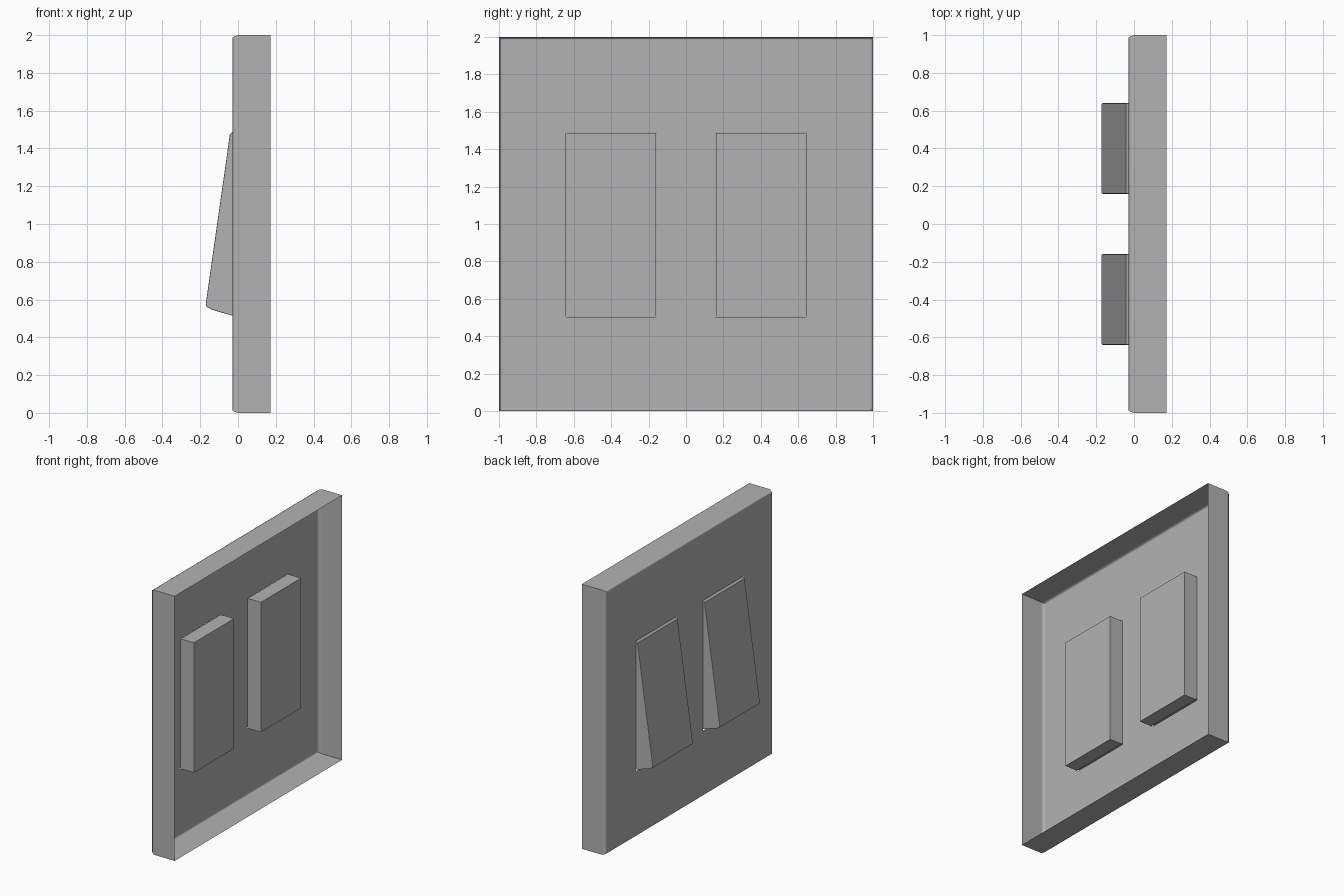
import bpy, bmesh
from mathutils import Vector

if "Cube" in bpy.data.objects:
    bpy.data.objects.remove(bpy.data.objects["Cube"])

Y_IN, Y_OUT = 0.16, 0.64      # rocker width limits on each side
Z_LO, Z_HI = 0.505, 1.487     # rocker height limits
GAP = 0.001                   # clearance around each rocker

grey = bpy.data.materials.new("dark_grey")
grey.diffuse_color = (0.45, 0.45, 0.45, 1)
grey.use_nodes = True
grey.node_tree.nodes["Principled BSDF"].inputs["Base Color"].default_value = grey.diffuse_color


def finish(bm, name, angle):
    mesh = bpy.data.meshes.new(name)
    bm.to_mesh(mesh)
    bm.free()
    mesh.materials.append(grey)
    obj = bpy.data.objects.new(name, mesh)
    bpy.context.collection.objects.link(obj)
    bpy.ops.object.select_all(action='DESELECT')
    obj.select_set(True)
    bpy.context.view_layer.objects.active = obj
    bpy.ops.object.shade_smooth_by_angle(angle=angle)
    # Keep the large faces evenly shaded
    mod = obj.modifiers.new("weighted_normals", 'WEIGHTED_NORMAL')
    mod.keep_sharp = True
    mod.weight = 100


# Wall plate: thin open-backed shell with a softened front rim
bm = bmesh.new()
bmesh.ops.create_cube(bm, size=1)
for v in bm.verts:
    v.co = Vector((-0.015 if v.co.x < 0 else 0.171, v.co.y * 2, v.co.z * 2 + 1))
back = [f for f in bm.faces if f.normal.x > 0.9]
bmesh.ops.delete(bm, geom=back, context='FACES_ONLY')
rim = [e for e in bm.edges if all(v.co.x < 0 for v in e.verts)]
bmesh.ops.bevel(bm, geom=rim, offset=0.015, offset_type='OFFSET',
                segments=2, profile=0.35, affect='EDGES')
for v in bm.verts:
    if v.co.x < 0:
        v.co.x *= 2

# Rocker openings cut into the front face
cuts = [((0, s * y, 0), (0, 1, 0)) for s in (-1, 1) for y in (Y_IN - GAP, Y_OUT + GAP)]
cuts += [((0, 0, z), (0, 0, 1)) for z in (Z_LO - GAP, Z_HI + GAP)]
for co, no in cuts:
    bmesh.ops.bisect_plane(bm, geom=bm.verts[:] + bm.edges[:] + bm.faces[:],
                           plane_co=co, plane_no=no)
holes = []
for f in bm.faces:
    c = f.calc_center_median()
    if c.x < -0.029 and Y_IN < abs(c.y) < Y_OUT and Z_LO < c.z < Z_HI:
        holes.append(f)
bmesh.ops.delete(bm, geom=holes, context='FACES')
finish(bm, "wall_plate", 1.2)


# Rocker: tilted side profile (x, z) extruded across y
PROFILE = [(0.08, Z_LO), (0.08, Z_HI), (-0.03, Z_HI), (-0.043, 1.475),
           (-0.171, 0.575), (-0.167, 0.563), (-0.14, 0.547), (-0.09, 0.532),
           (-0.03, 0.515), (-0.02, Z_LO)]


def rocker(name, y0):
    bm = bmesh.new()
    face = bm.faces.new([bm.verts.new((x, y0, z)) for x, z in PROFILE])
    ext = bmesh.ops.extrude_face_region(bm, geom=[face], use_keep_orig=True)
    moved = [g for g in ext['geom'] if isinstance(g, bmesh.types.BMVert)]
    bmesh.ops.translate(bm, verts=moved, vec=(0, Y_OUT - Y_IN, 0))
    bmesh.ops.recalc_face_normals(bm, faces=bm.faces)
    # Softened side edges
    edges = [e for e in bm.edges
             if abs(e.verts[0].co.y - e.verts[1].co.y) < 1e-4
             and min(v.co.x for v in e.verts) < -0.035]
    bmesh.ops.bevel(bm, geom=edges, offset=0.005, segments=2,
                    profile=0.5, affect='EDGES')
    finish(bm, name, 0.6)


rocker("rocker_left", -Y_OUT)
rocker("rocker_right", Y_IN)
